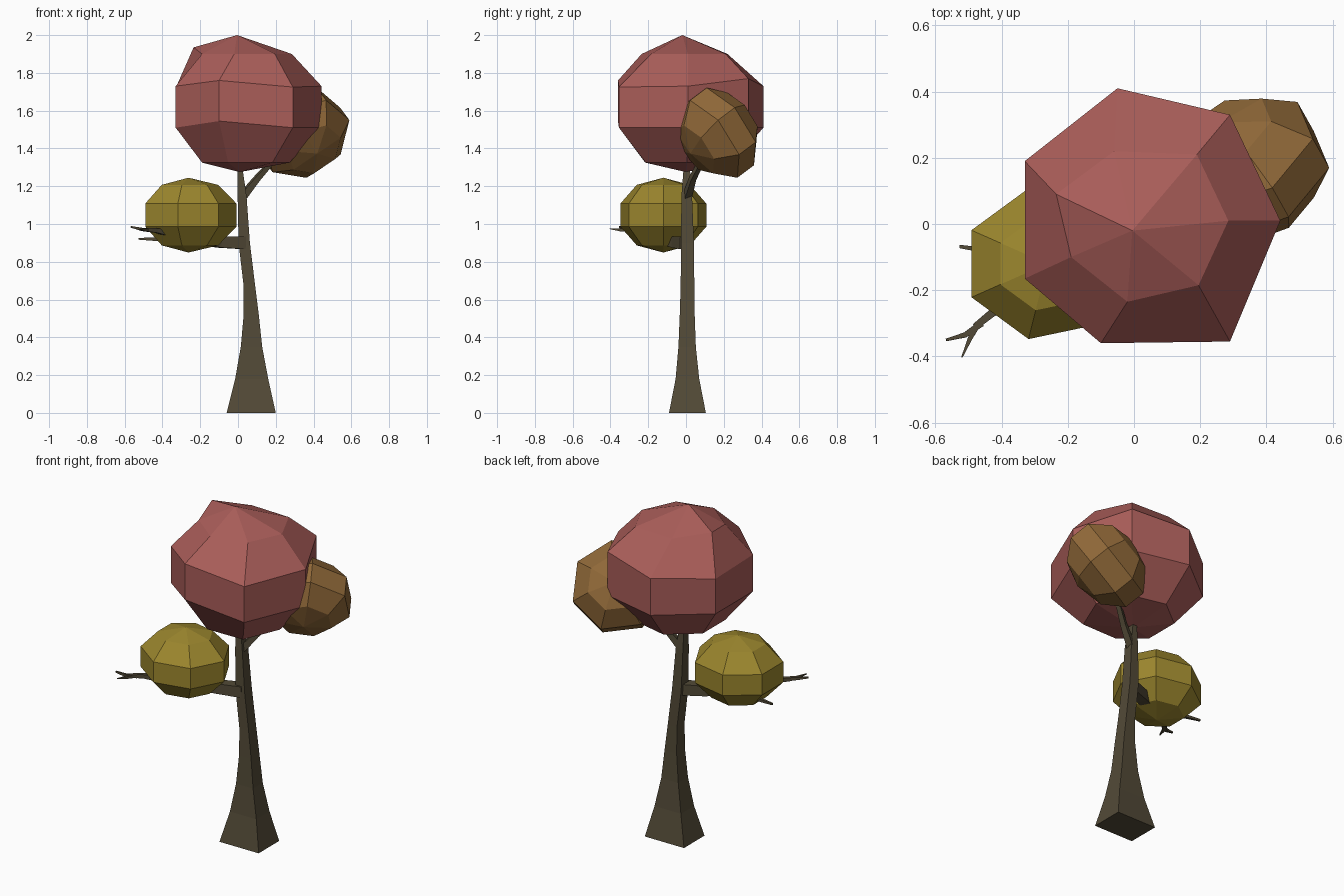
import bpy, math
from mathutils import Vector, Matrix

if "Cube" in bpy.data.objects:
    bpy.data.objects.remove(bpy.data.objects["Cube"])


def material(name, rgb):
    m = bpy.data.materials.new(name)
    m.diffuse_color = (*rgb, 1)
    m.use_nodes = True
    m.node_tree.nodes["Principled BSDF"].inputs["Base Color"].default_value = m.diffuse_color
    return m


BARK = material("bark", (0.085, 0.068, 0.038))
RED = material("red_leaves", (0.40, 0.11, 0.10))
YELLOW = material("yellow_leaves", (0.33, 0.24, 0.027))
ORANGE = material("orange_leaves", (0.28, 0.14, 0.04))


def loft(name, rings, mat, bottom=None, top=None):
    """Skin equal-length rings; close each end with a pole or a flat cap."""
    n = len(rings[0])
    verts = [tuple(p) for r in rings for p in r]
    faces = [(k * n + i, k * n + (i + 1) % n, (k + 1) * n + (i + 1) % n, (k + 1) * n + i)
             for k in range(len(rings) - 1) for i in range(n)]
    last = (len(rings) - 1) * n
    if bottom is None:
        faces.append(tuple(reversed(range(n))))
    else:
        verts.append(tuple(bottom))
        faces += [(len(verts) - 1, (i + 1) % n, i) for i in range(n)]
    if top is None:
        faces.append(tuple(range(last, last + n)))
    else:
        verts.append(tuple(top))
        faces += [(last + i, last + (i + 1) % n, len(verts) - 1) for i in range(n)]
    me = bpy.data.meshes.new(name)
    me.from_pydata(verts, [], faces)
    me.materials.append(mat)
    ob = bpy.data.objects.new(name, me)
    bpy.context.collection.objects.link(ob)
    return ob


def branch(name, path):
    """Four-sided tapering limb through (x, y, z, half width) points."""
    pts = [Vector(p[:3]) for p in path]
    rings = []
    for i, p in enumerate(pts):
        d = (pts[min(i + 1, len(pts) - 1)] - pts[max(i - 1, 0)]).normalized()
        side = d.cross(Vector((0, 0, 1))).normalized()
        up = side.cross(d)
        h = path[i][3]
        rings.append([p + side * (a * h) + up * (b * h)
                      for a, b in ((-1, -1), (1, -1), (1, 1), (-1, 1))])
    loft(name, rings, BARK)


def leaf_ball(name, mat, centre, radius, half_height, axis=(0, 0, 1)):
    """Seven-sided, five-band ball of leaves."""
    m = Vector((0, 0, 1)).rotation_difference(Vector(axis)).to_matrix()
    c = Vector(centre)
    rings = []
    for k in range(1, 5):
        t = math.pi * k / 5
        rings.append([c + m @ Vector((radius[0] * math.sin(t) * math.cos(a) * 1.04,
                                      radius[1] * math.sin(t) * math.sin(a) * 1.04,
                                      -half_height * math.cos(t)))
                      for a in (2 * math.pi * i / 7 for i in range(7))])
    pole = m @ Vector((0, 0, half_height))
    loft(name, rings, mat, c - pole, c + pole)


# Trunk: flared rectangular sections (z, x0, x1, y0, y1)
sections = [(0, -.06, .20, -.09, .105), (.18, -.015, .16, -.055, .07),
            (.35, .015, .128, -.04, .052), (.52, .03, .11, -.033, .046),
            (.68, .029, .09, -.028, .044), (.90, .003, .063, -.027, .042),
            (1.15, -.002, .045, -.024, .032), (1.28, -.002, .026, -.014, .022),
            (1.45, -.002, .012, -.008, .012)]
loft("trunk", [[(x0, y0, z), (x1, y0, z), (x1, y1, z), (x0, y1, z)]
               for z, x0, x1, y0, y1 in sections], BARK)

# Branches and twigs
branch("right_branch", [(.02, .005, 1.14, .02), (.10, .035, 1.24, .015),
                        (.18, .08, 1.33, .012), (.30, .15, 1.45, .008)])
branch("left_branch", [(.03, 0, .90, .033), (-.10, -.05, .905, .03),
                       (-.28, -.16, .93, .02), (-.43, -.27, .965, .012),
                       (-.48, -.31, .97, .010)])
branch("twig_outer", [(-.46, -.30, .968, .010), (-.51, -.335, .972, .008), (-.567, -.35, .985, .004)])
branch("twig_lower", [(-.47, -.30, .967, .009), (-.495, -.345, .968, .007), (-.52, -.403, .975, .002)])
branch("twig_side", [(-.20, -.11, .92, .015), (-.38, -.09, .917, .011), (-.527, -.068, .922, .005)])

# Main red crown: irregular seven-sided ball
outline = [(-.10, -.36), (.29, -.355), (.442, .01), (.29, .33),
           (-.05, .41), (-.33, .19), (-.33, -.165)]
shoulder = [(-.02, -.235, 1.9), (.195, -.185, 1.9), (.285, .01, 1.9), (.19, .21, 1.9),
            (-.06, .22, 1.9), (-.235, .09, 1.935), (-.19, -.10, 1.9)]
upper_z = [1.76, 1.725, 1.73, 1.77, 1.73, 1.72, 1.73]
lower_z = [1.545, 1.51, 1.51, 1.51, 1.51, 1.51, 1.51]
loft("red_crown",
     [[(.02 + (x - .02) * .6, y * .6, 1.325) for x, y in outline],
      [(x, y, z) for (x, y), z in zip(outline, lower_z)],
      [(x, y, z) for (x, y), z in zip(outline, upper_z)],
      shoulder], RED, (.01, 0, 1.275), (-.005, -.02, 2.0))

# Smaller crowns
leaf_ball("yellow_crown", YELLOW, (-.262, -.12, 1.047), (.257, .236), .198)
leaf_ball("orange_crown", ORANGE, (.34, .165, 1.48), (.255, .255), .195, (-.41, .73, .55))
